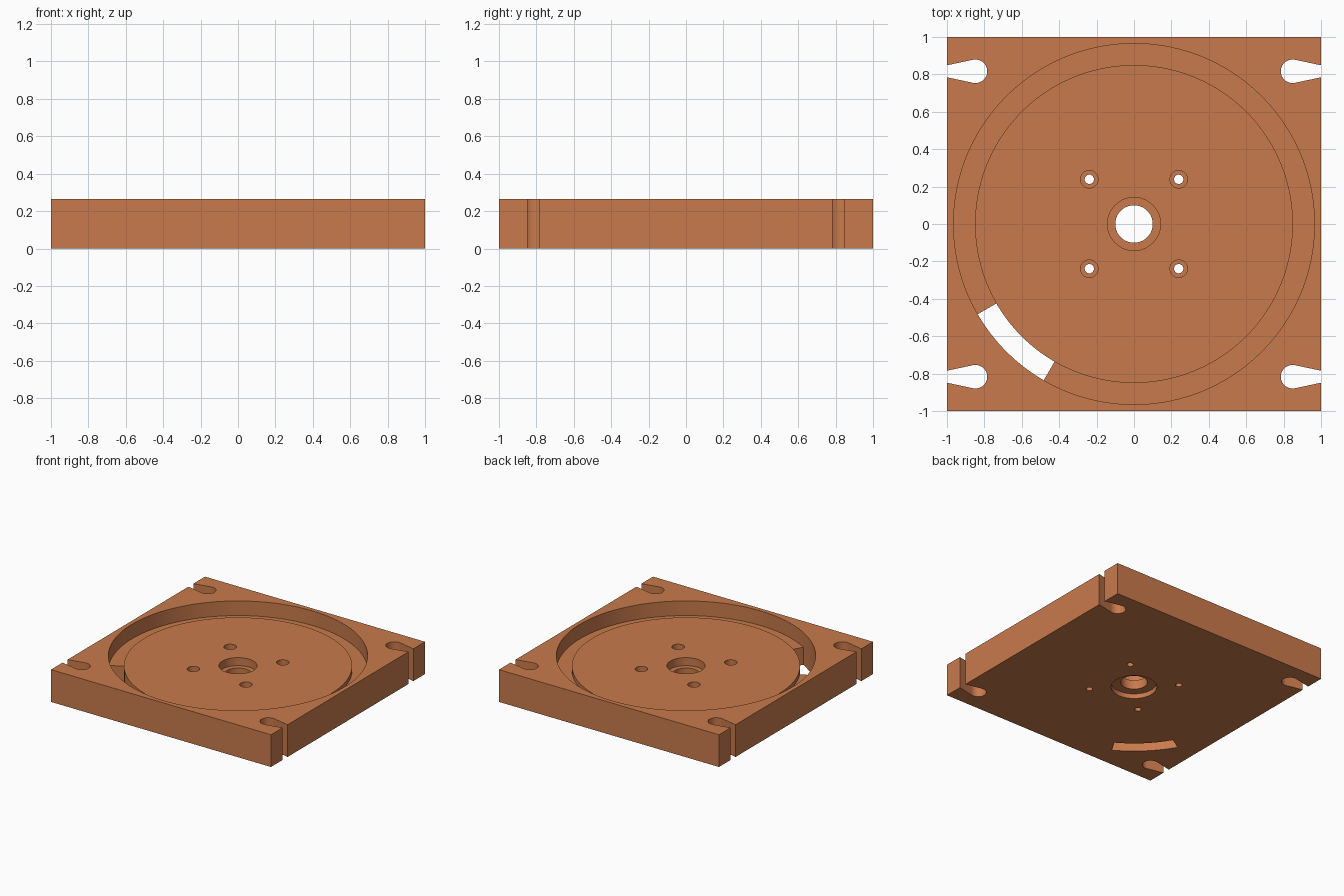
import bpy, bmesh
from math import sin, cos, tan, pi, radians

if "Cube" in bpy.data.objects:
    bpy.data.objects.remove(bpy.data.objects["Cube"])

H = 0.265             # plate thickness
GROOVE_Z = 0.145      # groove floor
DISC_Z = 0.183        # recessed disc surface
R_IN, R_OUT = 0.85, 0.965
SEG = 96

copper = bpy.data.materials.new("copper_brown")
copper.diffuse_color = (0.584, 0.195, 0.072, 1)
copper.use_nodes = True
copper.node_tree.nodes["Principled BSDF"].inputs["Base Color"].default_value = copper.diffuse_color


def make_object(name, bm):
    bmesh.ops.recalc_face_normals(bm, faces=bm.faces)
    mesh = bpy.data.meshes.new(name)
    bm.to_mesh(mesh)
    bm.free()
    mesh.materials.append(copper)
    ob = bpy.data.objects.new(name, mesh)
    bpy.context.collection.objects.link(ob)
    return ob


def lathe(name, profile, x=0, y=0, seg=SEG):
    """Closed solid of revolution; first and last points lie on the axis."""
    bm = bmesh.new()
    caps = [bm.verts.new((x, y, profile[0][1])), bm.verts.new((x, y, profile[-1][1]))]
    rings = [[bm.verts.new((x + r * cos(2 * pi * i / seg), y + r * sin(2 * pi * i / seg), z))
              for i in range(seg)] for r, z in profile[1:-1]]
    for i in range(seg):
        j = (i + 1) % seg
        bm.faces.new((caps[0], rings[0][i], rings[0][j]))
        bm.faces.new((caps[1], rings[-1][j], rings[-1][i]))
        for a, b in zip(rings, rings[1:]):
            bm.faces.new((a[i], b[i], b[j], a[j]))
    return make_object(name, bm)


def prism(name, outline, z0, z1):
    bm = bmesh.new()
    low = [bm.verts.new((x, y, z0)) for x, y in outline]
    top = [bm.verts.new((x, y, z1)) for x, y in outline]
    bm.faces.new(low)
    bm.faces.new(top)
    for i in range(len(low)):
        j = (i + 1) % len(low)
        bm.faces.new((low[i], low[j], top[j], top[i]))
    return make_object(name, bm)


# Square plate
plate = prism("base_plate", [(-1, -1), (1, -1), (1, 1), (-1, 1)], 0, H)
cutters = []

# Recess, ring groove and stepped centre bore in one turned profile
cutters.append(lathe("recess_cutter", [
    (0, 0.4), (R_OUT, 0.4), (R_OUT, GROOVE_Z), (R_IN, GROOVE_Z), (R_IN, DISC_Z),
    (0.142, DISC_Z), (0.142, 0.117), (0.1, 0.117), (0.1, 0.04),
    (0.172, 0.04), (0.172, -0.1), (0, -0.1)]))

# Curved slot through the groove floor
angles = [2 * pi * i / SEG for i in range(SEG * 7 // 12, SEG * 8 // 12 + 1)]
arc = [(R_OUT * cos(a), R_OUT * sin(a)) for a in angles]
arc += [(R_IN * cos(a), R_IN * sin(a)) for a in reversed(angles)]
cutters.append(prism("curved_slot_cutter", arc, -0.1, GROOVE_Z + 0.02))

for sx in (-1, 1):
    for sy in (-1, 1):
        # Counterbored screw holes
        cutters.append(lathe("screw_hole_cutter", [
            (0, 0.3), (0.047, 0.3), (0.047, 0.11), (0.025, 0.11), (0.025, -0.1), (0, -0.1)],
            sx * 0.239, sy * 0.239, 32))
        # Tapered clamping slots opening on the sides
        cx, cy, r, t = 0.848, 0.8165, 0.063, radians(12)
        sweep = [radians(78 + 204 * i / 24) for i in range(25)]
        shape = [(cx + r * cos(a), cy + r * sin(a)) for a in sweep]
        half = r * cos(t) - (1.1 - cx - r * sin(t)) * tan(t)
        shape += [(1.1, cy - half), (1.1, cy + half)]
        cutters.append(prism("clamp_slot_cutter", [(sx * x, sy * y) for x, y in shape], -0.1, 0.4))

# Cut everything out of the plate
bpy.context.view_layer.objects.active = plate
plate.select_set(True)
for c in cutters:
    c.hide_render = True
    mod = plate.modifiers.new("cut", 'BOOLEAN')
    mod.operation = 'DIFFERENCE'
    mod.solver = 'EXACT'
    mod.object = c
    bpy.ops.object.modifier_apply(modifier=mod.name)
    bpy.data.objects.remove(c)

bpy.ops.object.shade_smooth_by_angle(angle=radians(30))
